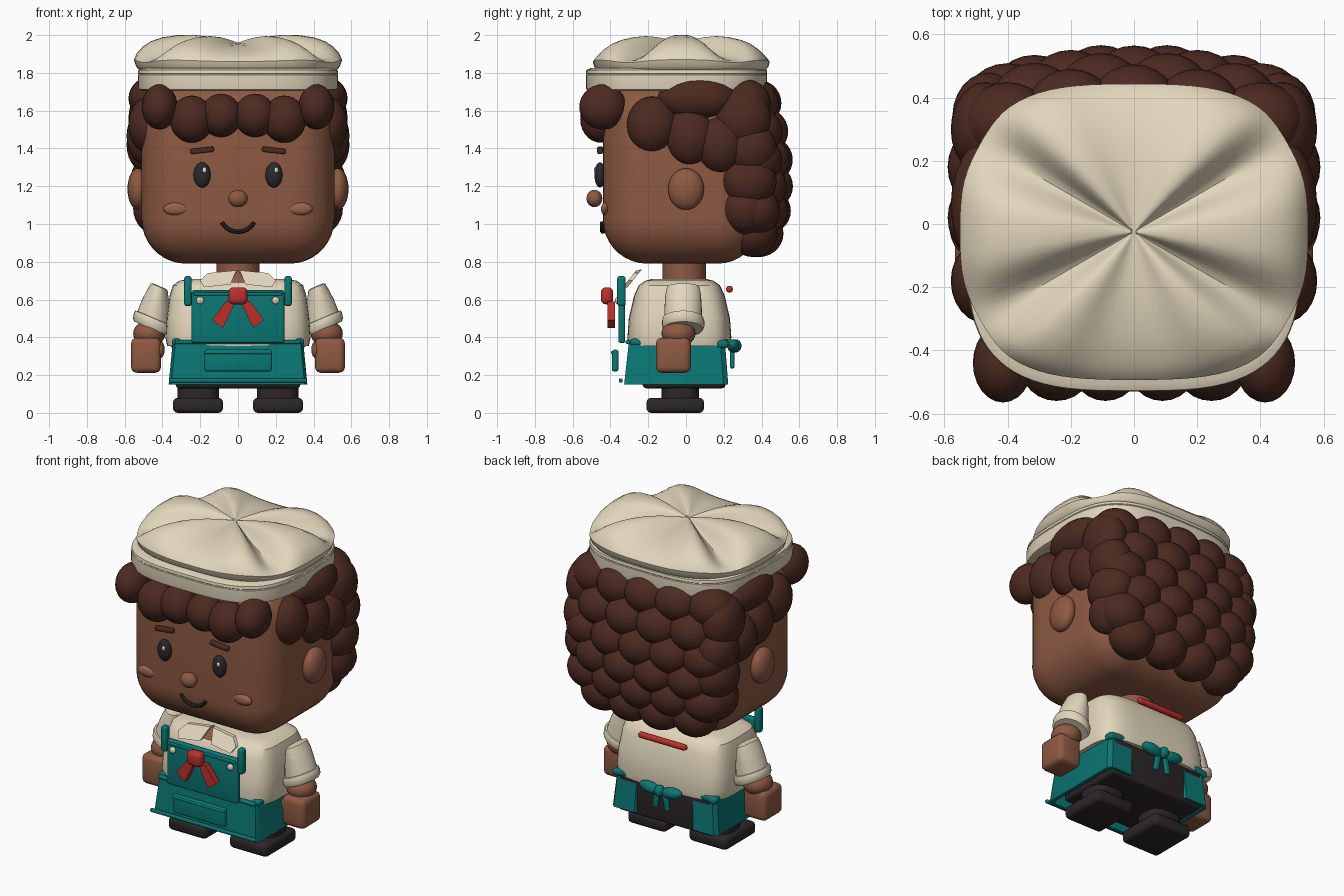
import bpy, bmesh
from math import sin, cos, pi, radians, copysign
from mathutils import Matrix, Vector, Euler

if "Cube" in bpy.data.objects:
    bpy.data.objects.remove(bpy.data.objects["Cube"], do_unlink=True)


def material(name, r, g, b):
    m = bpy.data.materials.new(name)
    m.use_nodes = True
    m.diffuse_color = (r, g, b, 1)
    bsdf = next(n for n in m.node_tree.nodes if n.type == 'BSDF_PRINCIPLED')
    bsdf.inputs["Base Color"].default_value = (r, g, b, 1)
    bsdf.inputs["Roughness"].default_value = 0.8
    return m


SKIN = material("brown skin", .27, .102, .056)
CHEEK = material("cheek", .32, .122, .07)
HAIR = material("dark brown hair", .074, .023, .015)
CREAM = material("cream cloth", .76, .67, .5)
TEAL = material("teal apron", .003, .185, .172)
RED = material("red scarf", .5, .03, .025)
DARK = material("dark trousers", .025, .019, .02)
BLACK = material("eye black", .025, .021, .024)
WHITE = material("eye glint", .85, .85, .85)
parts = []


def finish(name, bm, mat):
    bmesh.ops.recalc_face_normals(bm, faces=bm.faces)
    mesh = bpy.data.meshes.new(name)
    bm.to_mesh(mesh)
    bm.free()
    mesh.materials.append(mat)
    ob = bpy.data.objects.new(name, mesh)
    bpy.context.collection.objects.link(ob)
    parts.append(ob)


def placed(loc, size, rot):
    return Matrix.LocRotScale(Vector(loc), Euler([radians(a) for a in rot]), Vector(size))


def ball(name, mat, loc, size, rot=(0, 0, 0)):
    bm = bmesh.new()
    bmesh.ops.create_uvsphere(bm, u_segments=24, v_segments=14, radius=1, matrix=placed(loc, size, rot))
    finish(name, bm, mat)


def box(name, mat, loc, size, bevel=.01, rot=(0, 0, 0), segments=3):
    """Rounded box with full sizes."""
    bm = bmesh.new()
    bmesh.ops.create_cube(bm, size=1, matrix=placed((0, 0, 0), size, (0, 0, 0)))
    bmesh.ops.bevel(bm, geom=bm.edges[:], offset=bevel, segments=segments, profile=.5, affect='EDGES')
    bm.transform(placed(loc, (1, 1, 1), rot))
    finish(name, bm, mat)


def loft(name, mat, rings):
    """Skin a list of equal point rings and cap both ends."""
    bm = bmesh.new()
    rows = [[bm.verts.new(p) for p in ring] for ring in rings]
    n = len(rows[0])
    for a, b in zip(rows, rows[1:]):
        for i in range(n):
            bm.faces.new((a[i], a[(i + 1) % n], b[(i + 1) % n], b[i]))
    bm.faces.new(rows[0])
    bm.faces.new(rows[-1])
    finish(name, bm, mat)


def oval(a, b, cy, z, power=2, n=48, cx=0):
    """Superellipse ring."""
    ring = []
    for i in range(n):
        t = 2 * pi * i / n
        c, s = cos(t), sin(t)
        ring.append((cx + a * copysign(abs(c) ** (2 / power), c),
                     cy + b * copysign(abs(s) ** (2 / power), s), z))
    return ring


def plate(name, mat, outline, y, depth, slope=0):
    """Flat x-z outline given thickness along y; slope leans it back."""
    base = outline[0][1]
    loft(name, mat, [[(x, y + d + slope * (z - base), z) for x, z in outline] for d in (0, depth)])


# Head
box("head", SKIN, (0, -.02, 1.28), (1.02, .84, .98), .235, segments=9)
loft("neck", SKIN, [oval(.115, .115, -.01, z) for z in (.66, .83)])
ball("nose", SKIN, (0, -.485, 1.135), (.052, .042, .046))
for s in (1, -1):
    ball("ear", SKIN, (s * .53, 0, 1.185), (.055, .095, .11))
    ball("eye", BLACK, (s * .19, -.455, 1.26), (.045, .03, .067))
    ball("eye_glint", WHITE, (s * .19 + .012, -.482, 1.285), (.01, .006, .014))
    ball("cheek", CHEEK, (s * .33, -.428, 1.08), (.065, .022, .034))
    box("eyebrow", HAIR, (s * .19, -.455, 1.39), (.125, .03, .028), .008, (0, s * 6, 0))

# Smiling mouth tube
arc = []
for i in range(17):
    t = radians(-61 + 122 * i / 16)
    arc.append([((.098 + .011 * cos(u)) * sin(t), -.44 + .014 * sin(u), 1.057 - (.098 + .011 * cos(u)) * cos(t))
                for u in [k * pi / 4 for k in range(8)]])
loft("mouth", BLACK, arc)

# Curls on the fringe and sides, mirrored
curls = [((.415, -.44, 1.62), (.095, .125, .12)), ((.245, -.45, 1.555), (.115, .11, .125)),
         ((.09, -.45, 1.575), (.11, .11, .115)),
         ((.46, .06, 1.665), (.12, .21, .115)), ((.47, -.18, 1.525), (.11, .135, .15)),
         ((.48, .02, 1.465), (.11, .13, .155)), ((.48, .18, 1.42), (.11, .13, .15)),
         ((.47, .3, 1.56), (.11, .15, .16)), ((.46, .34, 1.4), (.115, .14, .14)),
         ((.45, .33, 1.23), (.12, .15, .14)), ((.43, .31, 1.08), (.125, .13, .135))]
for loc, size in curls:
    for s in (1, -1):
        ball("curl", HAIR, (s * loc[0], *loc[1:]), size)

# Staggered rows of curls on the back
rows = ((1.64, .375, 5), (1.49, .415, 4), (1.34, .435, 5), (1.2, .44, 4), (1.07, .425, 5), (.95, .39, 4))
for z, depth, count in rows:
    for i in range(count):
        x = (i - (count - 1) / 2) * (.2 if count == 5 else .21)
        ball("back_curl", HAIR, (x, depth - .35 * x * x, z), (.14, .13, .125))

# Cap band and folded crown
loft("cap_band", CREAM, [oval(.53 * k, .48 * k, -.05, z, 3.2, 80) for k, z in
                         ((.95, 1.705), (.995, 1.712), (1, 1.725), (1, 1.79), (.993, 1.794),
                          (1, 1.798), (.995, 1.815), (.95, 1.825))])
crown = []
for k, z, fold in ((.9, 1.8, 0), (.97, 1.81, 0), (1.01, 1.835, .05), (1.03, 1.87, .15), (1, 1.905, .4),
                   (.94, 1.94, .7), (.86, 1.968, .9), (.75, 1.988, 1), (.6, 2, 1), (.45, 2.002, .95),
                   (.3, 1.993, .75), (.16, 1.978, .42), (.06, 1.966, .14), (.01, 1.96, 0)):
    ring = []
    for i, (x, y, _) in enumerate(oval(.535, .46, 0, 0, 2.8, 84)):
        t = 2 * pi * i / 84
        # six soft valleys, shallower at the front and back
        crease = (.5 - .5 * cos(6 * t)) ** 1.4 * (1 - .55 * abs(sin(t)) ** 6)
        pull = k * (1 - .07 * crease * min(fold + .2, .7))
        ring.append((x * pull, y * pull - .025, z - .095 * fold * crease - .02 * k * fold * abs(sin(t))))
    crown.append(ring)
loft("cap_crown", CREAM, crown)

# Shirt, trousers and shoes
loft("shirt", CREAM, [oval(a, b, -.035, z, 4.5) for a, b, z in
                      ((.375, .27, .355), (.385, .275, .4), (.378, .268, .5), (.362, .24, .62),
                       (.345, .215, .675), (.31, .18, .7), (.25, .14, .71))])
box("trousers", DARK, (0, -.01, .255), (.66, .44, .25), .02)
for s in (1, -1):
    loft("trouser_leg", DARK, [oval(.11, .1, -.03, z, 3, cx=s * .21) for z in (.06, .2)])
    box("shoe", DARK, (s * .212, -.057, .04), (.265, .305, .08), .025)

# Arms with tapered sleeves and rolled cuffs
for s in (1, -1):
    sleeve = []
    for d, a, b in ((-.005, .035, .07), (0, .048, .085), (.04, .062, .094), (.1, .08, .098), (.17, .094, .1),
                    (.172, .106, .108), (.185, .111, .112), (.215, .111, .112), (.23, .102, .104)):
        sleeve.append([(s * (.417 + .17 * d + .92 * x), y - .015, .667 - .97 * d + .39 * x)
                       for x, y, _ in oval(a, b, 0, 0, 2, 28)])
    loft("sleeve", CREAM, sleeve)
    ball("forearm", SKIN, (s * .47, -.04, .42), (.085, .09, .07))
    box("hand", SKIN, (s * .487, -.067, .305), (.158, .185, .185), .03)
    ball("thumb", SKIN, (s * .415, -.11, .335), (.027, .04, .047))

# Apron skirt wrapping the front, sides and back corners
half = [(.2, .215), (.34, .215), (.36, .19), (.36, -.28), (.345, -.315)]
path = half + [(-x, y) for x, y in reversed(half)]
inner = [(x * .94, y * .94) for x, y in reversed(path)]
loft("apron_skirt", TEAL, [[(x * k, y * m, z) for x, y in path + inner]
                           for k, m, z in ((1.02, 1.04, .15), (.96, .96, .375))])
box("apron_hem", TEAL, (0, -.345, .172), (.73, .02, .022), .008)
box("apron_pocket", TEAL, (0, -.375, .277), (.36, .035, .115), .012)
box("pocket_trim", TEAL, (0, -.385, .32), (.36, .025, .016), .006)
box("waistband", TEAL, (0, -.305, .375), (.67, .03, .022), .01)
box("apron_bib", TEAL, (0, -.34, .51), (.49, .035, .28), .012)
box("bib_trim", TEAL, (0, -.355, .63), (.47, .02, .018), .006)
for s in (1, -1):
    box("apron_strap", TEAL, (s * .265, -.342, .645), (.04, .045, .16), .015)
    ball("bib_button", CREAM, (s * .2, -.362, .595), (.02, .014, .02))
    box("front_tie", TEAL, (s * .325, -.25, .375), (.05, .09, .035), .014)
    box("back_tie", TEAL, (s * .3, .195, .37), (.12, .06, .04), .015, (0, s * 8, 0))
    ball("bow_loop", TEAL, (s * .075, .25, .355), (.07, .032, .034), (0, s * -8, 0))
    box("bow_tail", TEAL, (s * .035, .245, .285), (.035, .022, .1), .009, (0, s * -10, 0))
ball("bow_knot", TEAL, (0, .262, .355), (.03, .032, .035))

# Collar and neck scarf
for s in (1, -1):
    plate("collar_flap", CREAM, [(s * x, z) for x, z in
                                 ((.18, .665), (.04, .68), (.008, .755), (.16, .74), (.2, .7))],
          -.335, .025, .8)
    plate("scarf_tail", RED, [(s * x, z) for x, z in
                              ((.012, .59), (.065, .59), (.137, .492), (.08, .45))],
          -.415, .038)
plate("throat", SKIN, [(-.04, .69), (.04, .69), (0, .76)], -.3, .01, .8)
box("scarf_knot", RED, (0, -.418, .62), (.1, .065, .09), .025)
box("scarf_back", RED, (0, .23, .655), (.33, .035, .035), .014)

# Smooth shading with crisp edges
bpy.ops.object.select_all(action='DESELECT')
for ob in parts:
    ob.select_set(True)
bpy.context.view_layer.objects.active = parts[0]
bpy.ops.object.shade_smooth_by_angle(angle=radians(35))
